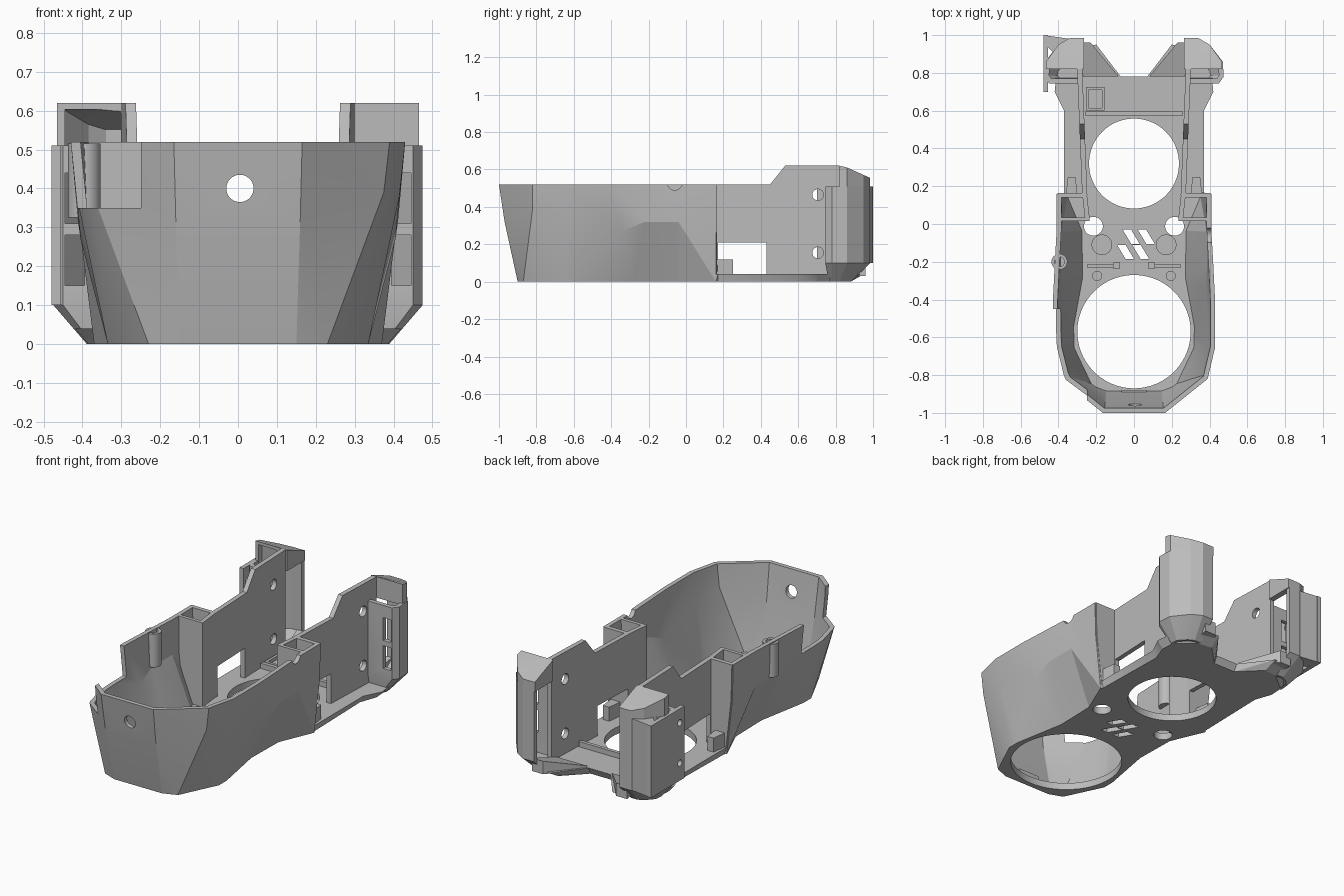
import bpy, bmesh, math
from mathutils import Vector

if "Cube" in bpy.data.objects:
    bpy.data.objects.remove(bpy.data.objects["Cube"])

grey = bpy.data.materials.new("light grey plastic")
grey.use_nodes = True
grey.diffuse_color = (0.5, 0.5, 0.5, 1)
grey.node_tree.nodes["Principled BSDF"].inputs["Base Color"].default_value = (0.5, 0.5, 0.5, 1)


def loft(name, rings):
    """Closed solid through matching rings of 3D points."""
    bm = bmesh.new()
    loops = [[bm.verts.new(p) for p in ring] for ring in rings]
    n = len(loops[0])
    for a, b in zip(loops, loops[1:]):
        for i in range(n):
            j = (i + 1) % n
            # Diagonals mirror left to right and match inside to outside
            if (4 * i // n) % 2:
                bm.faces.new((a[i], a[j], b[i]))
                bm.faces.new((a[j], b[j], b[i]))
            else:
                bm.faces.new((a[i], a[j], b[j]))
                bm.faces.new((a[i], b[j], b[i]))
    caps = [bm.faces.new(loops[0]), bm.faces.new(loops[-1])]
    bm.normal_update()
    bmesh.ops.triangulate(bm, faces=caps)
    bmesh.ops.recalc_face_normals(bm, faces=bm.faces[:])
    me = bpy.data.meshes.new(name)
    bm.to_mesh(me)
    bm.free()
    me.materials.append(grey)
    ob = bpy.data.objects.new(name, me)
    bpy.context.collection.objects.link(ob)
    return ob


def flat(pts, z):
    return [(x, y, z) for x, y in pts]


def prism(name, pts, z0, z1):
    return loft(name, [flat(pts, z0), flat(pts, z1)])


def box(name, x0, x1, y0, y1, z0, z1):
    return prism(name, [(x0, y0), (x1, y0), (x1, y1), (x0, y1)], z0, z1)


def rod(name, centre, radius, axis, length, sides=48):
    """Cylinder centred on a point along the x, y or z axis."""
    rings = []
    for h in (-length / 2, length / 2):
        ring = []
        for k in range(sides):
            a = 2 * math.pi * k / sides
            p = [radius * math.cos(a), radius * math.sin(a)]
            p.insert(axis, h)
            ring.append(Vector(p) + Vector(centre))
        rings.append(ring)
    return loft(name, rings)


def band(pts, t):
    """Outline of a wall of thickness t on the left of an open path."""
    v = [Vector(p) for p in pts]
    inner = []
    for i, p in enumerate(v):
        dirs = []
        if i:
            dirs.append((p - v[i - 1]).normalized())
        if i < len(v) - 1:
            dirs.append((v[i + 1] - p).normalized())
        n1, n2 = (Vector((-d.y, d.x)) for d in (dirs[0], dirs[-1]))
        inner.append(p + (n1 + n2) * t / (1 + n1.dot(n2)))
    return [tuple(p) for p in v + inner[::-1]]


def mirrored(half):
    return [(-x, y) for x, y in half[::-1]] + half


def sloped(pts, z):
    """Pod roof heights, falling away to the rear."""
    return [(x, y, z - max(0, y - .84) * .45) for x, y in pts]


def cut(ob, cutters):
    for c in cutters:
        c.hide_render = True
        m = ob.modifiers.new("cut", "BOOLEAN")
        m.operation, m.solver, m.object = "DIFFERENCE", "EXACT", c
    dg = bpy.context.evaluated_depsgraph_get()
    me = bpy.data.meshes.new_from_object(ob.evaluated_get(dg))
    ob.modifiers.clear()
    ob.data = me
    for c in cutters:
        bpy.data.objects.remove(c)


# Faceted front tub, open at the top and rear; the middle ring varies in height
low = [(.15, -.9), (.23, -.87), (.335, -.65), (.335, -.58), (.28, -.28), (.285, -.04), (.37, .16)]
mid = [(.16, -.97), (.375, -.82), (.415, -.65), (.405, -.34), (.412, -.22), (.41, -.04), (.405, .16)]
top = [(.165, -1), (.39, -.82), (.43, -.65), (.43, -.42), (.42, -.22), (.41, -.04), (.41, .16)]
heights = [.32, .39, .38, .27, .32, .32, .32]
mid_ring = [(x, y, z) for (x, y), z in zip(band(mirrored(mid), .025), (heights[::-1] + heights) * 2)]
tub = loft("front_tub", [flat(band(mirrored(low), .025), 0), mid_ring,
                         flat(band(mirrored(top), .025), .52)])
cut(tub, [
    rod("front_hole", (.005, -1, .4), .035, 1, .3),
    box("corner_notch", -.6, -.25, -1.1, -.45, .35, .7),
    rod("rim_notch", (.42, -.06, .53), .04, 0, .2),
])

# Floor plate with chamfered rear edge
rear_up = [(.37, .17), (.37, .6), (.42, .7), (.41, .8), (.3, .93), (.2, .95), (.07, .78)]
rear_low = [(.36, .17), (.35, .6), (.385, .7), (.38, .78), (.27, .87), (.19, .88), (.07, .76)]
floor = loft("floor_plate", [flat(mirrored(low + rear_low), 0),
                             flat(mirrored(low + rear_up), .04)])
holes = [rod("front_opening", (0, -.57, 0), .3, 2, .3, 96),
         rod("rear_opening", (0, .32, 0), .238, 2, .3, 96)]
for s in (1, -1):
    holes += [rod("side_hole", (s * .215, -.012, 0), .05, 2, .3),
              rod("round_recess", (s * .17, -.11, .06), .052, 2, .06),
              rod("screw_recess", (s * .195, -.275, .06), .024, 2, .06)]
for x, y in ((-.06, -.03), (.02, -.03), (-.09, -.11), (-.01, -.11)):
    holes.append(prism("vent_slot", [(x, y), (x + .045, y), (x + .09, y - .075), (x + .045, y - .075)],
                       -.1, .1))
cut(floor, holes)

# Floor details
box("cross_rib", -.26, .26, .575, .595, .03, .07)
frame = box("sensor_frame", -.255, -.155, .6, .725, .03, .07)
cut(frame, [box("frame_gap", -.24, -.17, .615, .71, .05, .1)])
box("front_tab", -.065, .065, -.9, -.88, .03, .07)
boss = rod("wall_boss", (-.395, -.2, .42), .042, 2, .19)
cut(boss, [rod("boss_bore", (-.395, -.2, .5), .026, 2, .2)])

side_profile = [(.15, 0), (.82, 0), (.82, .62), (.53, .62), (.45, .52), (.15, .52)]
pod_path = [(.3, .745), (.45, .745), (.475, .78), (.47, .86), (.4, .95), (.34, .985), (.27, .985)]
cap_path = [(.265, .82), (.465, .82), (.465, .86), (.4, .95), (.34, .985), (.265, .985)]
pocket_path = [(-.445, .8), (-.3, .8), (-.3, .96), (-.34, .96), (-.385, .93), (-.445, .85)]

for s, side in ((1, "left"), (-1, "right")):
    def flip(pts):
        return [(s * x, y) for x, y in pts]

    # Rear side wall, splayed slightly outwards
    wall = loft(side + "_rear_wall", [[(s * (x + (y - .17) * .04), y, z) for y, z in side_profile]
                                      for x in (.248, .275)])
    cut(wall, [box("window", s * .2, s * .4, .17, .43, .04, .21),
               rod("upper_hole", (s * .28, .705, .465), .03, 0, .2),
               rod("lower_hole", (s * .28, .705, .155), .03, 0, .2)])

    # Box column joining the tub to the rear wall, following the tub's slope
    for part, y0, y1, x0, widths in (("_end_wall", .14, .165, .25, (.365, .4, .405)),
                                     ("_column_front", .015, .035, .235, (.3, .4, .4))):
        loft(side + part, [flat(flip([(x0, y0), (x, y0), (x, y1), (x0, y1)]), z)
                           for x, z in zip(widths, (.01, .32, .52))])
    prism(side + "_column_inner", flip([(.235, .03), (.26, .03), (.275, .165), (.25, .165)]), .03, .52)

    # Locating peg and low frame beside the vents
    prism(side + "_peg", flip([(.3, .16), (.36, .16), (.35, .25), (.31, .25)]), 0, .12)
    prism(side + "_vent_rail", flip([(.1, -.23), (.25, -.23), (.25, -.215), (.1, -.215)]), .03, .06)
    prism(side + "_vent_post", flip([(.075, -.235), (.11, -.235), (.11, -.205), (.075, -.205)]), .03, .08)

    # Hollow rear pod with a tapered foot and slotted front
    full = flip(band(pod_path, .025))
    foot = [(s * .27 + (x - s * .27) * .58, .78 + (y - .78) * .5) for x, y in full]
    pod = loft(side + "_pod_shell", [flat(foot, 0), flat(full, .1), flat(full, .51)])
    cut(pod, [box("pod_slot", s * .395, s * .445, .7, .8, z, z + .13) for z in (.15, .31)])

    # Pod cap sloping down to the rear, hollow from the front on the right
    rim = flip(cap_path)
    cap = loft(side + "_pod_cap", [flat(rim, .5), sloped(rim, .62)])
    if s < 0:
        cut(cap, [loft("cap_pocket", [flat(pocket_path, .4), sloped(pocket_path, .605)])])

    # Sloped wing between floor and pod
    wing = flip([(.08, .78), (.23, .96), (.3, .96), (.27, .78)])
    loft(side + "_wing", [flat(wing, .03),
                          [(x, y, .05 + (y - .78) * .3) for x, y in wing]])

# Mounting bracket on the right pod
bracket = box("bracket_plate", -.48, -.455, .7, 1, .1, .51)
cut(bracket, [rod("bracket_hole", (-.47, .74, z), .018, 0, .2) for z in (.2, .43)])
prism("bracket_web", [(-.48, 1), (-.48, .96), (-.42, .9), (-.34, .98)], .1, .51)

for ob in bpy.context.collection.objects:
    if ob.type == "MESH" and grey.name in ob.data.materials:
        bpy.ops.object.select_all(action="DESELECT")
        ob.select_set(True)
        bpy.context.view_layer.objects.active = ob
        bpy.ops.object.shade_smooth_by_angle(angle=math.radians(18))
